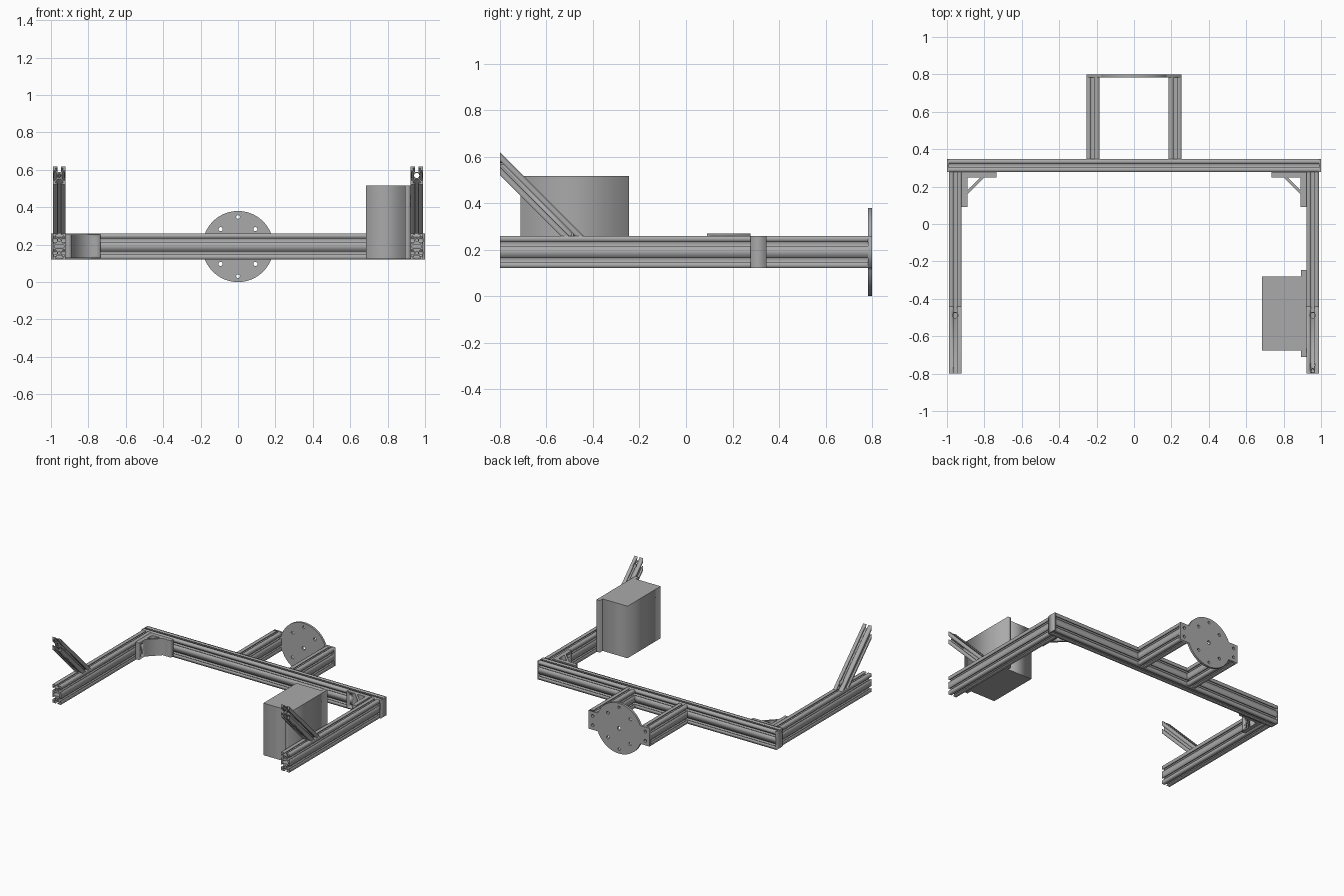
import bpy, bmesh
from math import sin, cos, pi, asin, sqrt
from mathutils import Matrix, Vector

if "Cube" in bpy.data.objects:
    bpy.data.objects.remove(bpy.data.objects["Cube"])

X, Y, Z = Vector((1, 0, 0)), Vector((0, 1, 0)), Vector((0, 0, 1))
HALF = 0.0345          # half the width of one rail cell
MID = 0.19             # height of the rail centre line
LEG_X = 0.9555         # leg centre
FRONT, BEAM_Y, PLATE_Y = -0.8, 0.312, 0.783

metal = bpy.data.materials.new("aluminium grey")
metal.use_nodes = True
GREY = (0.4, 0.4, 0.4, 1)
metal.diffuse_color = GREY
metal.node_tree.nodes["Principled BSDF"].inputs["Base Color"].default_value = GREY


def circle(cx, cy, r, n=20):
    return [(cx + r * cos(2 * pi * i / n), cy + r * sin(2 * pi * i / n)) for i in range(n)]


def evaluated_mesh(ob):
    deps = bpy.context.evaluated_depsgraph_get()
    return bpy.data.meshes.new_from_object(ob.evaluated_get(deps))


def extrude(name, loops, length, u, v, w, origin):
    """Extrude a flat outline with holes along w; u and v are the outline axes."""
    curve = bpy.data.curves.new(name, 'CURVE')
    curve.dimensions, curve.fill_mode, curve.extrude = '2D', 'BOTH', length / 2
    for loop in loops:
        spline = curve.splines.new('POLY')
        spline.points.add(len(loop) - 1)
        for point, (a, b) in zip(spline.points, loop):
            point.co = (a, b, 0, 1)
        spline.use_cyclic_u = True
    temp = bpy.data.objects.new(name + " outline", curve)
    bpy.context.collection.objects.link(temp)
    bpy.context.view_layer.update()
    mesh = evaluated_mesh(temp)
    bpy.data.objects.remove(temp)
    bm = bmesh.new()
    bm.from_mesh(mesh)
    bmesh.ops.remove_doubles(bm, verts=bm.verts, dist=1e-5)
    for vert in bm.verts:
        a, b, c = vert.co
        vert.co = Vector(origin) + u * a + v * b + w * (c + length / 2)
    bmesh.ops.recalc_face_normals(bm, faces=bm.faces)
    bm.to_mesh(mesh)
    bm.free()
    mesh.materials.clear()
    mesh.materials.append(metal)
    ob = bpy.data.objects.new(name, mesh)
    bpy.context.collection.objects.link(ob)
    return ob


def box(name, lo, hi):
    size = Vector(hi) - Vector(lo)
    rect = [(0, 0), (size.x, 0), (size.x, size.y), (0, size.y)]
    return extrude(name, [rect], size.z, X, Y, Z, lo)


def drill(ob, r, start, axis, length):
    """Cut a round hole through a part."""
    u = Z if abs(axis.z) < 0.5 else X
    cutter = extrude("drill", [circle(0, 0, r)], length, u, axis.cross(u), axis, start)
    cutter.hide_render = True
    mod = ob.modifiers.new("hole", 'BOOLEAN')
    mod.operation, mod.object, mod.solver = 'DIFFERENCE', cutter, 'EXACT'
    bpy.context.view_layer.update()
    mesh = evaluated_mesh(ob)
    ob.modifiers.clear()
    ob.data = mesh
    bpy.data.objects.remove(cutter)


def rail_section(cells):
    """T-slot outline, one cell wide and `cells` tall, with bores."""
    half_slot = [(0.009, 0), (0.009, 0.006), (0.019, 0.006), (0.019, 0.012), (0.009, 0.021)]
    slot = [(-t, d) for t, d in half_slot] + half_slot[::-1]
    centres = [(2 * i - cells + 1) * HALF for i in range(cells)]
    top = cells * HALF
    half = [(-HALF, -top)] + [(t, d - top) for t, d in slot] + [(HALF, -top)]
    half += [(HALF - d, c + t) for c in centres for t, d in slot]
    loops = [half + [(-a, -b) for a, b in half]]
    loops += [circle(0, c, 0.008) for c in centres]
    if cells > 1:
        a, b = 0.026, 0.011
        loops.append([(-a, -0.004), (-0.016, -b), (0.016, -b), (a, -0.004),
                      (a, 0.004), (0.016, b), (-0.016, b), (-a, 0.004)])
    return loops


single, double = rail_section(1), rail_section(2)
LOW, HIGH = MID - 2 * HALF, MID + 2 * HALF

# Cross beam
extrude("cross_beam", double, 1.98, Y, Z, X, (-0.99, BEAM_Y, MID))

# Corner bracket outline: two flanges joined by a diagonal wall
bracket = [[(0, 0), (0.187, 0), (0.187, 0.03), (0.118, 0.03),
            (0.03, 0.118), (0.03, 0.187), (0, 0.187)],
           [(0.03, 0.03), (0.098, 0.03), (0.03, 0.098)]]

for side, s in (("left", 1), ("right", -1)):
    # Legs and beam end caps
    extrude(side + "_leg", double, BEAM_Y - HALF - FRONT, X, Z, Y, (s * LEG_X, FRONT, MID))
    x0, x1 = sorted((s * 0.99, s))
    box(side + "_end_cap", (x0, BEAM_Y - HALF, LOW), (x1, BEAM_Y + HALF, HIGH))

    # Diagonal strut, cut upright at the front and level on the leg
    strut = extrude(side + "_strut", single, 0.2, X, Z * sqrt(2), Y - Z,
                    (s * LEG_X, FRONT, 0.57))
    for vert in strut.data.vertices:
        if vert.co.y > FRONT + 0.1:
            vert.co += (Y - Z) * (vert.co.z - HIGH)
    drill(strut, 0.014, (s * LEG_X, FRONT - 0.1, 0.57), Y, 0.35)
    drill(strut, 0.014, (s * LEG_X, FRONT + 0.57 - HIGH, 0.2), Z, 0.35)

    # Inner corner bracket
    bx, by = s * (LEG_X - HALF), BEAM_Y - HALF
    base = 0.142 if s > 0 else 0.128
    part = extrude(side + "_corner_bracket", bracket, 0.127, -s * X, -Y, Z, (bx, by, base))
    for h in (base + 0.026, base + 0.101):
        drill(part, 0.011, (bx - s * 0.152, by - 0.06, h), Y, 0.1)
        drill(part, 0.011, (bx - 0.06, by - 0.152, h), X, 0.12)

    # Rear arms
    y = BEAM_Y + HALF
    extrude(side + "_rear_arm", double, PLATE_Y - y, X, Z, Y, (s * 0.22, y, MID))

# Round mounting plate with ears over the arm ends
R, EAR = 0.19, 0.2545
a0 = asin(2 * HALF / R)
arc = [a0 + (pi - 2 * a0) * i / 40 for i in range(41)]
half = [(EAR, 2 * HALF)] + [(R * cos(a), R * sin(a)) for a in arc] + [(-EAR, 2 * HALF)]
plate = [half + [(-a, -b) for a, b in half], circle(0, 0, 0.014)]
for s in (1, -1):
    plate.append(circle(0, s * 0.158, 0.01))
    for t in (1, -1):
        plate.append(circle(s * 0.093, t * 0.093, 0.011))
        plate.append(circle(s * 0.22, t * HALF, 0.011))
extrude("mounting_plate", plate, 0.8 - PLATE_Y, X, Z, Y, (0, PLATE_Y, MID))

# Control box and its backing plate on the left leg
box("control_box", (0.685, -0.675, LOW + 0.003), (0.893, -0.28, 0.517))
box("box_back_plate", (0.893, -0.712, LOW + 0.003), (LEG_X - HALF, -0.246, 0.517))
